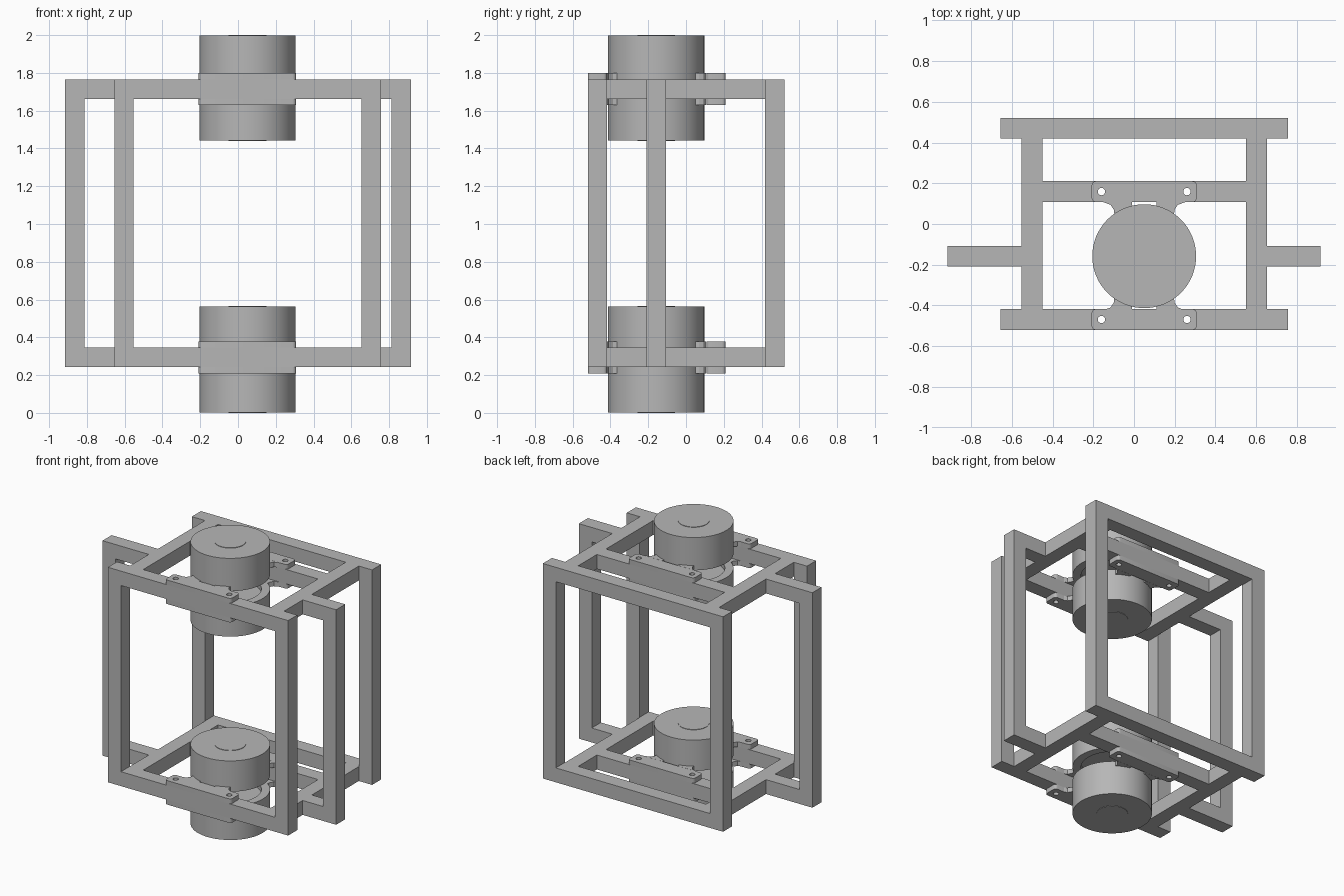
import bpy, bmesh, math
from mathutils import Matrix

cube = bpy.data.objects.get("Cube")
if cube:
    bpy.data.objects.remove(cube, do_unlink=True)

grey = bpy.data.materials.new("plain_grey")
grey.use_nodes = True
grey.diffuse_color = (0.47, 0.47, 0.47, 1)
grey.node_tree.nodes["Principled BSDF"].inputs["Base Color"].default_value = grey.diffuse_color

CX, CY, R = 0.05, -0.158, 0.255      # motor axis and radius
W = 0.102                            # bar width
LOW, HIGH = 0.243, 1.663             # undersides of the two frames
PLATE = 0.034                        # mounting plate thickness


def finish(name, bm, smooth=False):
    bmesh.ops.recalc_face_normals(bm, faces=bm.faces)
    mesh = bpy.data.meshes.new(name)
    bm.to_mesh(mesh)
    bm.free()
    mesh.materials.append(grey)
    obj = bpy.data.objects.new(name, mesh)
    bpy.context.collection.objects.link(obj)
    bpy.ops.object.select_all(action='DESELECT')
    obj.select_set(True)
    bpy.context.view_layer.objects.active = obj
    if smooth:
        bpy.ops.object.shade_smooth_by_angle(angle=math.radians(35))
    return obj


def box(name, x0, x1, y0, y1, z0, z1, rounding=0):
    bm = bmesh.new()
    bmesh.ops.create_cube(bm, size=1)
    for v in bm.verts:
        v.co = (x0 if v.co.x < 0 else x1, y0 if v.co.y < 0 else y1, z0 if v.co.z < 0 else z1)
    if rounding:
        upright = [e for e in bm.edges if abs(e.verts[0].co.z - e.verts[1].co.z) > 0.001]
        bmesh.ops.bevel(bm, geom=upright, offset=rounding, segments=4, profile=0.5, affect='EDGES')
    return finish(name, bm, rounding > 0)


def lathe(name, profile, steps=64):
    """Revolve (radius, z) points about the motor axis."""
    bm = bmesh.new()
    verts = [bm.verts.new((CX + r, CY, z)) for r, z in profile]
    edges = [bm.edges.new(pair) for pair in zip(verts, verts[1:])]
    bmesh.ops.spin(bm, geom=verts + edges, cent=(CX, CY, 0), axis=(0, 0, 1),
                   angle=math.tau, steps=steps, use_duplicate=False)
    bmesh.ops.remove_doubles(bm, verts=bm.verts, dist=0.0001)
    return finish(name, bm, True)


def drill(obj, y):
    """Cut the pair of screw holes through a part."""
    bm = bmesh.new()
    for x in (-0.16, 0.26):
        bmesh.ops.create_cone(bm, cap_ends=True, segments=20, radius1=0.018, radius2=0.018,
                              depth=4, matrix=Matrix.Translation((x, y, 1)))
    cutter = finish("hole_cutter", bm)
    cutter.hide_render = True
    mod = obj.modifiers.new("holes", 'BOOLEAN')
    mod.operation, mod.solver, mod.object = 'DIFFERENCE', 'EXACT', cutter
    bpy.context.view_layer.objects.active = obj
    bpy.ops.object.modifier_apply(modifier=mod.name)
    bpy.data.objects.remove(cutter, do_unlink=True)


def motor(name, tip, base, face):
    """Cup from its outer tip to a recessed mounting face."""
    s = 1 if tip > base else -1
    lathe(name + "_can", [(0, tip - s * 0.003), (R, tip - s * 0.003), (R, base),
                          (0.2, base), (0.2, face), (0, face)])
    lathe(name + "_cap", [(0, tip), (0.1, tip), (0.1, tip - s * 0.003)])


def arms(name, z):
    """Four filleted arms joining the motor to the plates."""
    bm = bmesh.new()
    outline = [(0.06, 0.265), (0.2, 0.265), (0.165, 0.252), (0.149, 0.228), (0.145, 0.19), (0.06, 0.23)]
    for sx in (-1, 1):
        for sy in (-1, 1):
            face = bm.faces.new([bm.verts.new((CX + sx * x, CY + sy * y, z)) for x, y in outline])
            new = bmesh.ops.extrude_face_region(bm, geom=[face])["geom"]
            bmesh.ops.translate(bm, vec=(0, 0, PLATE), verts=[g for g in new if isinstance(g, bmesh.types.BMVert)])
    finish(name, bm)


FRONT, MID, BACK, SIDE = -0.52, 0.108, 0.419, -0.209

for level, z, top_tip, bottom_tip in (("lower", LOW, 0.566, 0), ("upper", HIGH, 2, 1.44)):
    zt = z + W
    # Frame bars
    front = box(level + "_front_bar", -0.655, 0.757, FRONT, FRONT + W, z, zt)
    box(level + "_back_bar", -0.655, 0.757, BACK, BACK + W, z, zt)
    mid = box(level + "_middle_bar", -0.45, 0.551, MID, MID + W, z, zt)
    box(level + "_right_bar", -0.552, -0.45, FRONT + W, BACK, z, zt)
    box(level + "_left_bar", 0.551, 0.653, FRONT + W, BACK, z, zt)
    box(level + "_right_arm", -0.915, -0.552, SIDE, SIDE + W, z, zt)
    box(level + "_left_arm", 0.653, 0.915, SIDE, SIDE + W, z, zt)
    drill(front, FRONT + W / 2)
    drill(mid, MID + W / 2)
    # Mounting plates above and below the bars
    for side, pz in (("top", zt), ("bottom", z - PLATE)):
        for place, y in (("front", FRONT), ("middle", MID)):
            plate = box(f"{level}_{place}_{side}_plate", -0.208, 0.308, y, y + W, pz, pz + PLATE, 0.02)
            drill(plate, y + W / 2)
        arms(f"{level}_{side}_arms", pz)
    # Back-to-back motors
    motor(level + "_top_motor", top_tip, zt, zt + PLATE)
    motor(level + "_bottom_motor", bottom_tip, z, z - PLATE)

# Posts between the two frames
for name, x, y in (("front_right", -0.655, FRONT), ("front_left", 0.655, FRONT),
                   ("back_right", -0.655, BACK), ("back_left", 0.655, BACK),
                   ("side_right", -0.915, SIDE), ("side_left", 0.813, SIDE)):
    box(name + "_post", x, x + W, y, y + W, LOW + W, HIGH)
